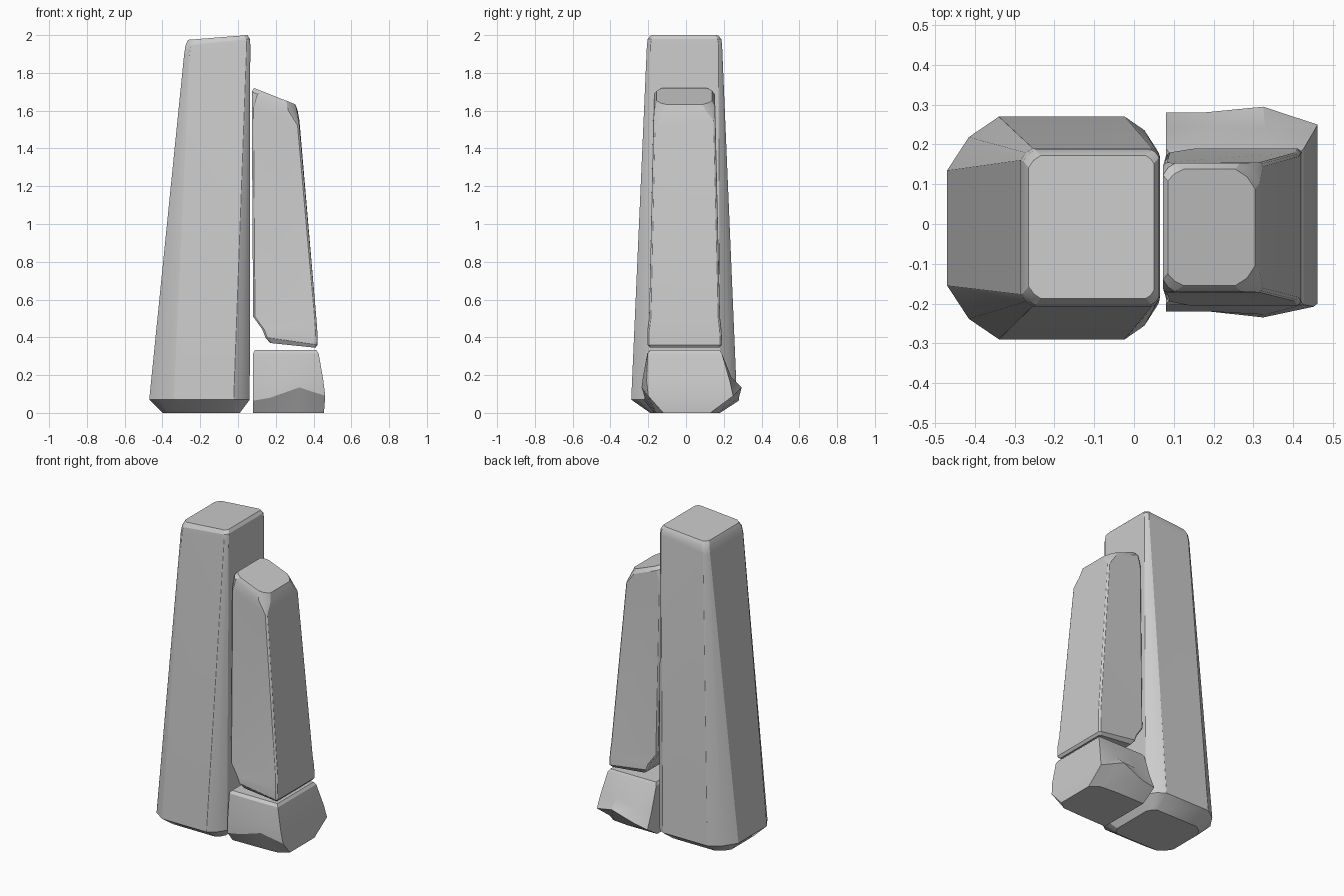
import bpy, bmesh, math


def loft(name, rings):
    """Skin a stack of equal-sized rings and cap both ends."""
    bm = bmesh.new()
    vs = [[bm.verts.new(p) for p in r] for r in rings]
    n = len(vs[0])
    for a, b in zip(vs, vs[1:]):
        for i in range(n):
            j = (i + 1) % n
            bm.faces.new((a[i], a[j], b[j], b[i]))
    bm.faces.new(vs[0][::-1])
    bm.faces.new(vs[-1])
    bmesh.ops.recalc_face_normals(bm, faces=bm.faces)
    me = bpy.data.meshes.new(name)
    bm.to_mesh(me)
    bm.free()
    ob = bpy.data.objects.new(name, me)
    bpy.context.collection.objects.link(ob)
    bpy.ops.object.select_all(action='DESELECT')
    bpy.context.view_layer.objects.active = ob
    ob.select_set(True)
    bpy.ops.object.shade_smooth_by_angle(angle=math.radians(25))
    return ob


def ring(x0, x1, y0, y1, z0, z1, left, right, drop=0.0):
    """Rounded rectangle; z runs from z0 (left) to z1 (right).
    left/right are corner cuts in x and y; drop lowers the front right corner."""
    pts = []
    corners = ((x0, y0, 1, 1, left), (x1, y0, -1, 1, right),
               (x1, y1, -1, -1, right), (x0, y1, 1, -1, left))
    for k, (x, y, sx, sy, (cx, cy)) in enumerate(corners):
        steps = [(0, 1), (0.42, 0.38), (1, 0)]
        if k % 2:
            steps.reverse()
        for fx, fy in steps:
            px = x + sx * cx * fx
            z = z0 + (z1 - z0) * (px - x0) / (x1 - x0)
            pts.append((px, y + sy * cy * fy, z - (drop if k == 1 else 0)))
    return pts


# Tall tapered pillar with chamfered foot and sloping top
s = (0.02, 0.02)
loft("tall_pillar", [
    ring(-0.40, 0.01, -0.19, 0.175, 0.0, 0.0, (0.07, 0.07), (0.04, 0.05)),
    ring(-0.47, 0.062, -0.29, 0.27, 0.07, 0.07, (0.13, 0.135), (0.085, 0.09)),
    ring(-0.285, 0.065, -0.207, 0.191, 1.90, 1.95, (0.03, 0.03), s),
    ring(-0.278, 0.063, -0.203, 0.187, 1.945, 1.98, (0.03, 0.03), s),
    ring(-0.265, 0.05, -0.187, 0.172, 1.975, 2.0, (0.03, 0.03), s),
])

# Shorter side pillar with a stepped, undercut foot
t = (0.01, 0.01)
loft("side_pillar", [
    ring(0.17, 0.41, -0.19, 0.175, 0.37, 0.345, t, t),
    ring(0.145, 0.422, -0.205, 0.19, 0.40, 0.36, t, t),
    ring(0.13, 0.42, -0.205, 0.188, 0.44, 0.43, t, t),
    ring(0.08, 0.415, -0.195, 0.18, 0.51, 0.50, t, t),
    ring(0.073, 0.325, -0.172, 0.155, 1.62, 1.55, t, t, 0.03),
    ring(0.073, 0.316, -0.170, 0.153, 1.70, 1.60, (0.03, 0.03), (0.05, 0.05), 0.02),
    ring(0.085, 0.305, -0.155, 0.138, 1.72, 1.633, (0.04, 0.03), (0.05, 0.05)),
])


# Base block: rough stone flaring to an uneven ridge near the ground
def block_ring(x, front, back, z):
    side = list(zip(x, front, z))
    return side + list(zip(x, back, z))[::-1]


loft("base_block", [
    block_ring((0.08, 0.30, 0.40, 0.455), (-0.17, -0.165, -0.16, -0.12),
               (0.18, 0.18, 0.17, 0.13), (0, 0, 0, 0)),
    block_ring((0.08, 0.17, 0.325, 0.462), (-0.22, -0.218, -0.235, -0.20),
               (0.28, 0.28, 0.295, 0.25), (0.065, 0.08, 0.135, 0.09)),
    block_ring((0.08, 0.19, 0.33, 0.452), (-0.22, -0.22, -0.228, -0.208),
               (0.24, 0.245, 0.24, 0.232), (0.16, 0.17, 0.19, 0.17)),
    block_ring((0.08, 0.20, 0.34, 0.427), (-0.203, -0.205, -0.205, -0.203),
               (0.19, 0.19, 0.19, 0.19), (0.315,) * 4),
    block_ring((0.09, 0.20, 0.34, 0.415), (-0.19, -0.19, -0.19, -0.19),
               (0.178, 0.178, 0.178, 0.178), (0.332,) * 4),
])
